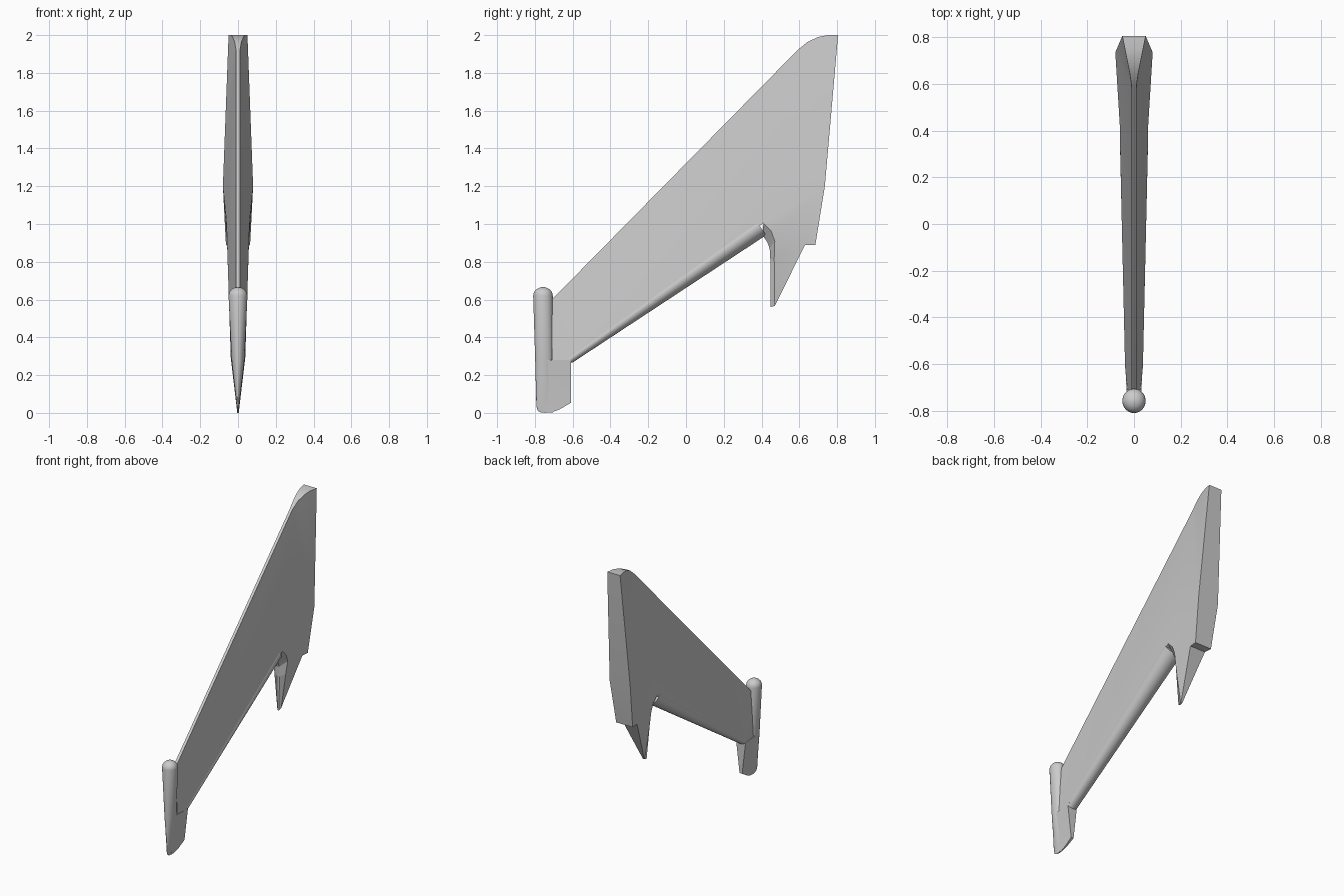
import bpy, bmesh, math

if "Cube" in bpy.data.objects:
    bpy.data.objects.remove(bpy.data.objects["Cube"])


def finish(bm, name, smooth):
    bmesh.ops.recalc_face_normals(bm, faces=bm.faces)
    mesh = bpy.data.meshes.new(name)
    bm.to_mesh(mesh)
    bm.free()
    ob = bpy.data.objects.new(name, mesh)
    bpy.context.collection.objects.link(ob)
    bpy.ops.object.select_all(action='DESELECT')
    ob.select_set(True)
    bpy.context.view_layer.objects.active = ob
    if smooth:
        bpy.ops.object.shade_smooth_by_angle(angle=math.radians(smooth))
    return ob


def plate(name, pts, faces):
    """Mirrored side panels (y, z, half thickness) closed by a rim strip."""
    bm = bmesh.new()
    side = {s: {k: bm.verts.new((s * w, y, z)) for k, (y, z, w) in pts.items()}
            for s in (1, -1)}
    count = {}
    for f in faces:
        keys = f.split()
        for s in (1, -1):
            bm.faces.new([side[s][k] for k in keys])
        for e in zip(keys, keys[1:] + keys[:1]):
            count.setdefault(frozenset(e), []).append(e)
    for uses in count.values():
        if len(uses) == 1:
            a, b = uses[0]
            bm.faces.new([side[1][a], side[1][b], side[-1][b], side[-1][a]])
    return finish(bm, name, 15)


def loft(name, rings, n=32):
    """Elliptic rings: (y, z, half width in x, in-plane half axis dy, dz)."""
    bm = bmesh.new()
    loops = []
    for y, z, rx, dy, dz in rings:
        loops.append([bm.verts.new((rx * math.sin(t), y + dy * math.cos(t), z + dz * math.cos(t)))
                      for t in (2 * math.pi * i / n for i in range(n))])
    for a, b in zip(loops, loops[1:]):
        for i in range(n):
            j = (i + 1) % n
            bm.faces.new([a[i], a[j], b[j], b[i]])
    bm.faces.new(loops[0])
    bm.faces.new(loops[-1])
    return finish(bm, name, 40)


# Main fin with thin leading edge, thick trailing edge and rear prong
fin = {
    'root': (-.71, .60, .010), 'rootlow': (-.71, .27, .028),
    'lead': (.59, 1.92, .010), 'c1': (.645, 1.965, .018), 'c2': (.70, 1.99, .029),
    'c3': (.75, 2.0, .039), 'tip': (.805, 2.0, .05),
    'ridge': (.735, 1.2, .08), 'heel': (.685, .89, .064), 'heel2': (.63, .89, .060),
    'rod0': (-.61, .28, .037), 'rod1': (.41, 1.005, .060),
    'arch1': (.45, .965, .060), 'arch2': (.47, .91, .058), 'arch3': (.467, .82, .045),
    'in1': (.405, .94, .012), 'in2': (.43, .905, .012), 'in3': (.443, .87, .010), 'in4': (.447, .80, .010),
    'p1': (.485, .595, .010), 'p2': (.47, .567, .007), 'p3': (.447, .56, .006),
}
plate("fin", fin, [
    "root lead rod0", "root rod0 rootlow", "lead rod1 rod0", "lead ridge rod1",
    "lead c1 ridge", "c1 c2 ridge", "c2 c3 ridge", "c3 tip ridge",
    "rod1 ridge arch1", "arch1 ridge arch2", "arch2 ridge heel2", "ridge heel heel2",
    "arch2 heel2 arch3", "arch3 heel2 p1", "arch3 p1 p2", "arch3 p2 p3 in4",
    "rod1 arch1 in2 in1", "arch1 arch2 in3 in2", "arch2 arch3 in4 in3",
])

# Tapered foot below the front tube
foot = {
    'a': (-.61, .28, .037), 'b': (-.75, .28, .03), 'c': (-.75, .0, .004),
    'd': (-.71, .003, .004), 'e': (-.67, .018, .006), 'f': (-.61, .053, .010),
}
plate("foot", foot, ["a b f", "b e f", "b d e", "b c d"])

# Rounded lower edge between foot and prong
u, v = .57, -.82
loft("lower_edge_rod", [(-.617, .282, .038, .022 * u, .022 * v),
                        (.39, .99, .061, .060 * u, .060 * v)])

# Front tube with domed top, flattening to a blade at the bottom
rings = [(-.735, .001, .003, .03, 0), (-.742, .010, .004, .042, 0), (-.746, .035, .007, .046, 0),
         (-.752, .27, .033, .046, 0), (-.757, .62, .05, .052, 0)]
for i in range(1, 6):
    t = math.radians(i * 17)
    rings.append((-.757, .62 + .046 * math.sin(t), .05 * math.cos(t), .052 * math.cos(t), 0))
loft("front_tube", rings)
